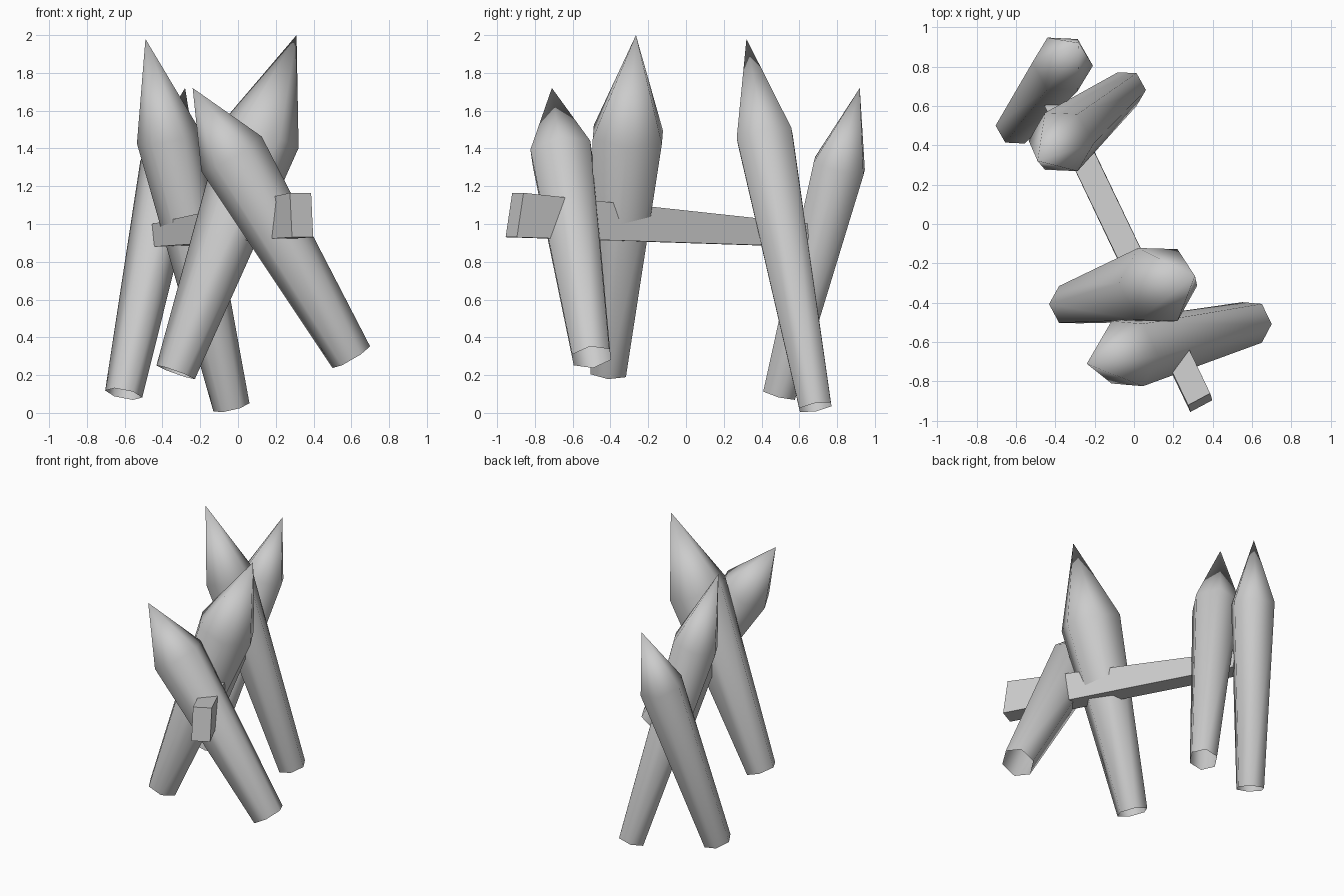
import bpy
import bmesh
from math import cos, sin, pi
from mathutils import Vector

cube = bpy.data.objects.get("Cube")
if cube:
    bpy.data.objects.remove(cube, do_unlink=True)

# One plain grey for everything
grey = bpy.data.materials.new("plain_grey")
grey.use_nodes = True
colour = (0.6, 0.6, 0.6, 1)
grey.diffuse_color = colour
grey.node_tree.nodes["Principled BSDF"].inputs["Base Color"].default_value = colour


def add_object(name, bm, smooth):
    bmesh.ops.recalc_face_normals(bm, faces=bm.faces)
    for face in bm.faces:
        face.smooth = smooth
    mesh = bpy.data.meshes.new(name)
    bm.to_mesh(mesh)
    bm.free()
    mesh.materials.append(grey)
    obj = bpy.data.objects.new(name, mesh)
    bpy.context.collection.objects.link(obj)


def stake(name, foot, tip, foot_radius, shoulder_radius, shoulder, sides=6):
    """Leaning six-sided post, open at the foot, widening to a pointed head."""
    foot, tip = Vector(foot), Vector(tip)
    axis = (tip - foot).normalized()
    across = Vector((1, 0, 0))
    across = (across - axis * across.dot(axis)).normalized()
    side = axis.cross(across)
    bm = bmesh.new()

    def ring(centre, radius):
        angles = [2 * pi * i / sides for i in range(sides)]
        return [bm.verts.new(centre + radius * (across * cos(a) + side * sin(a)))
                for a in angles]

    low = ring(foot, foot_radius)
    high = ring(foot.lerp(tip, shoulder), shoulder_radius)
    point = bm.verts.new(tip)
    for i in range(sides):
        j = (i + 1) % sides
        bm.faces.new((low[i], low[j], high[j], high[i]))
        bm.faces.new((high[i], high[j], point))
    add_object(name, bm, True)


# Four sharpened stakes, crossed in two pairs
stake("front_stake", (0.60, -0.50, 0.295), (-0.24, -0.71, 1.72), 0.115, 0.185, 0.755)
stake("front_inner_stake", (-0.33, -0.41, 0.215), (0.31, -0.265, 2.0), 0.108, 0.212, 0.705)
stake("back_inner_stake", (-0.035, 0.685, 0.03), (-0.49, 0.32, 1.98), 0.098, 0.17, 0.735)
stake("back_stake", (-0.605, 0.495, 0.10), (-0.28, 0.92, 1.72), 0.1, 0.157, 0.745)

# Crossbeam: tapered bar through all four stakes
bm = bmesh.new()
width = Vector((0.112, 0.06, 0))
ends = []
for top, bottom in (((0.275, -0.92, 1.165), (0.286, -0.955, 0.93)),
                    ((-0.455, 0.60, 1.0), (-0.443, 0.58, 0.88))):
    top, bottom = Vector(top), Vector(bottom)
    ends.append([bm.verts.new(p) for p in (top, top + width, bottom + width, bottom)])
front, back = ends
bm.faces.new(front)
bm.faces.new(back[::-1])
for i in range(4):
    j = (i + 1) % 4
    bm.faces.new((front[i], front[j], back[j], back[i]))
add_object("crossbeam", bm, False)
